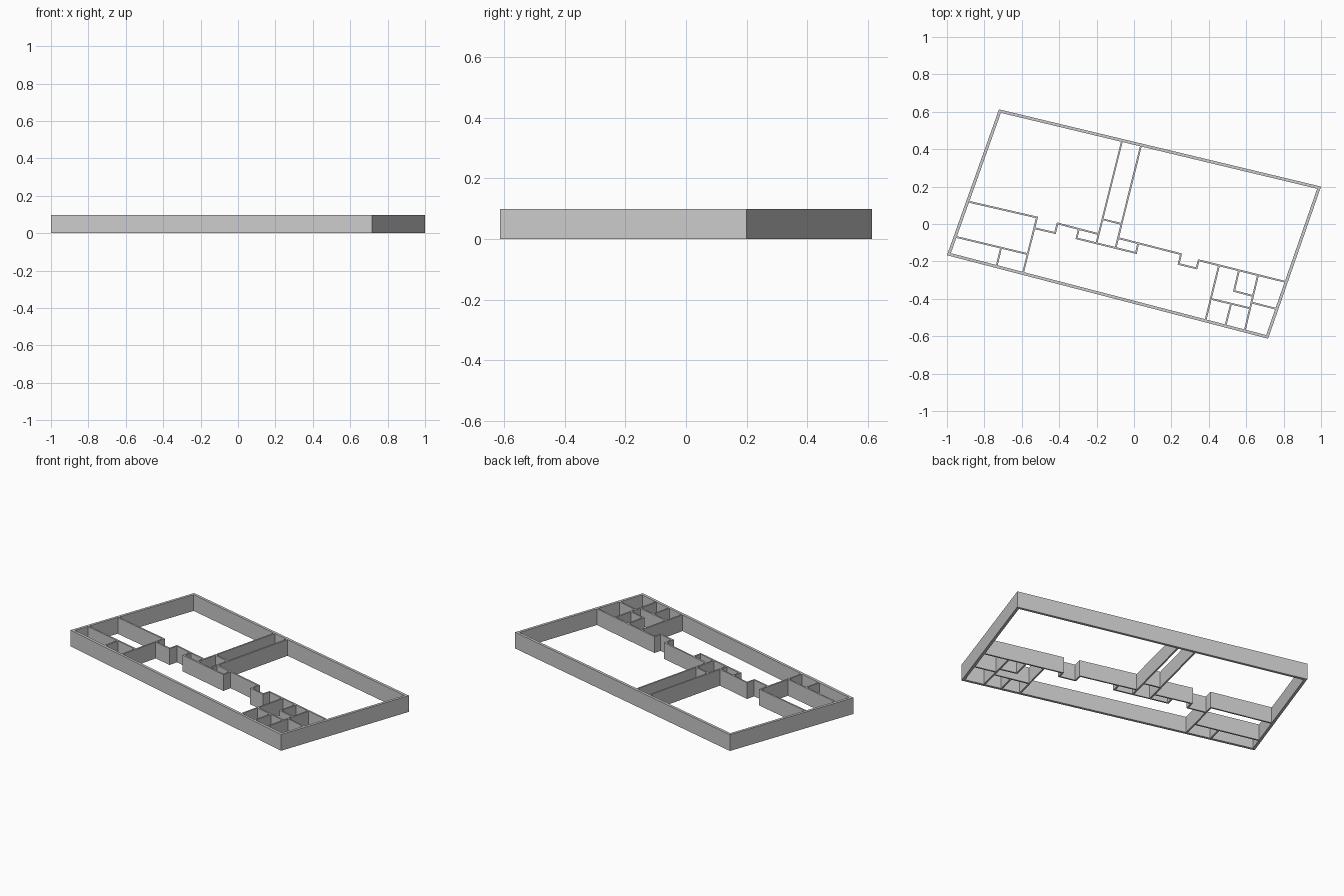
import bpy, bmesh
from mathutils import Vector

if "Cube" in bpy.data.objects:
    bpy.data.objects.remove(bpy.data.objects["Cube"])

HEIGHT = 0.098
OUTER_T, INNER_T = 0.016, 0.0095


def offset_path(pts, d, closed):
    """Shift a path sideways by d with mitred corners."""
    n, out = len(pts), []
    for i, p in enumerate(pts):
        before = (p - pts[i - 1]).normalized() if closed or i > 0 else None
        after = (pts[(i + 1) % n] - p).normalized() if closed or i < n - 1 else None
        a, b = before or after, after or before
        na, nb = Vector((-a.y, a.x)), Vector((-b.y, b.x))
        m = (na + nb).normalized()
        out.append(p + m * d / m.dot(na))
    return out


def wall(name, coords, left, right, closed=False):
    """Upright wall along a path, between two sideways offsets."""
    pts = [Vector(c) for c in coords]
    bm = bmesh.new()
    sides = [[bm.verts.new((p.x, p.y, 0)) for p in offset_path(pts, d, closed)]
             for d in (left, right)]
    n = len(pts)
    for i in range(n if closed else n - 1):
        j = (i + 1) % n
        bm.faces.new((sides[0][i], sides[0][j], sides[1][j], sides[1][i]))
    base = bm.faces[:]
    ext = bmesh.ops.extrude_face_region(bm, geom=base, use_keep_orig=True)
    top = [g for g in ext["geom"] if isinstance(g, bmesh.types.BMVert)]
    bmesh.ops.translate(bm, vec=(0, 0, HEIGHT), verts=top)
    bmesh.ops.recalc_face_normals(bm, faces=bm.faces[:])
    mesh = bpy.data.meshes.new(name)
    bm.to_mesh(mesh)
    bm.free()
    bpy.context.collection.objects.link(bpy.data.objects.new(name, mesh))


# Perimeter, thickened inwards
wall("outer_wall", [(-1, -.167), (.717, -.613), (1, .2), (-.722, .613)],
     OUTER_T, 0, closed=True)

# Interior partitions by centre line
partitions = {
    "left_room_wall": [(-.879, .118), (-.519, .035), (-.594, -.264)],
    "left_jog_wall": [(-.535, -.022), (-.422, -.048), (-.409, .003), (-.193, -.053)],
    "left_room_divider": [(-.952, -.069), (-.572, -.160)],
    "left_closet_wall": [(-.711, -.128), (-.735, -.227)],
    "corridor_left_wall": [(-.064, .444), (-.201, -.104)],
    "corridor_right_wall": [(.037, .418), (-.099, -.130)],
    "corridor_cross_wall": [(-.171, .026), (-.070, .001)],
    "centre_niche_wall": [(-.295, -.027), (-.307, -.077), (.011, -.155), (.022, -.104)],
    "right_jog_wall": [(-.086, -.075), (.251, -.161), (.239, -.214), (.334, -.237),
                       (.346, -.194), (.812, -.310)],
    "right_block_wall": [(.455, -.219), (.382, -.517)],
    "right_block_divider": [(.414, -.401), (.615, -.449)],
    "right_small_divider": [(.519, -.426), (.489, -.545)],
    "right_closet_wall": [(.561, -.248), (.535, -.358), (.636, -.385)],
    "right_inner_wall": [(.663, -.273), (.594, -.562)],
    "right_corner_wall": [(.628, -.420), (.762, -.454)],
}
for name, path in partitions.items():
    wall(name, path, INNER_T / 2, -INNER_T / 2)
